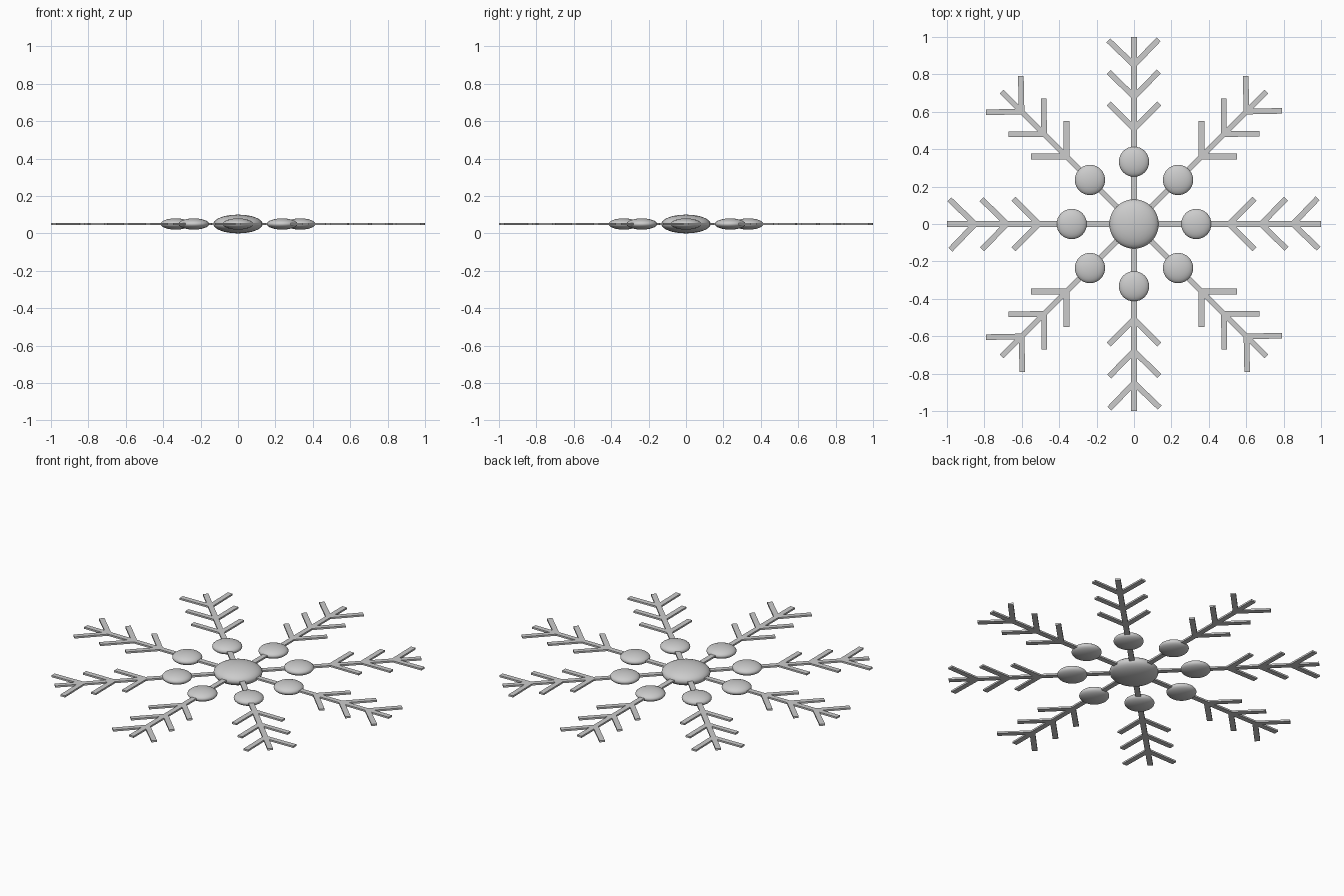
import bpy
from math import radians, cos, sin, pi
from mathutils import Matrix, Vector

if "Cube" in bpy.data.objects:
    bpy.data.objects.remove(bpy.data.objects["Cube"])

Z = 0.05        # mid-plane height
W = 0.03        # bar width
T = 0.01        # bar thickness


def bar(name, start, angle, length):
    """Flat bar running from start along angle in the horizontal plane."""
    d = Vector((cos(angle), sin(angle), 0))
    bpy.ops.mesh.primitive_cube_add(size=1)
    ob = bpy.context.object
    ob.name = name
    ob.data.transform(Matrix.Diagonal((length, W, T, 1)))
    ob.location = Vector((start[0], start[1], Z)) + d * length / 2
    ob.rotation_euler.z = angle
    return ob


def bead(name, x, y, radius, half_height):
    """Smooth flattened sphere."""
    bpy.ops.mesh.primitive_uv_sphere_add(segments=32, ring_count=16, radius=1)
    ob = bpy.context.object
    ob.name = name
    ob.data.transform(Matrix.Diagonal((radius, radius, half_height, 1)))
    ob.location = (x, y, Z)
    bpy.ops.object.shade_smooth()
    return ob


# Centre
bead("centre_bead", 0, 0, 0.132, 0.05)

# Eight arms, each with a bead and three pairs of branches
for i in range(8):
    a = i * pi / 4
    c, s = cos(a), sin(a)
    bar(f"arm_{i}", (0, 0), a, 1.0)
    bead(f"arm_bead_{i}", 0.333 * c, 0.333 * s, 0.081, 0.03)
    for j, (r, tilt) in enumerate(((0.51, 0), (0.68, 0.5), (0.85, 1.2))):
        for side in (-1, 1):
            bar(f"branch_{i}_{j}_{'left' if side > 0 else 'right'}",
                (r * c, r * s), a + side * pi / 4 + radians(tilt), 0.19)
